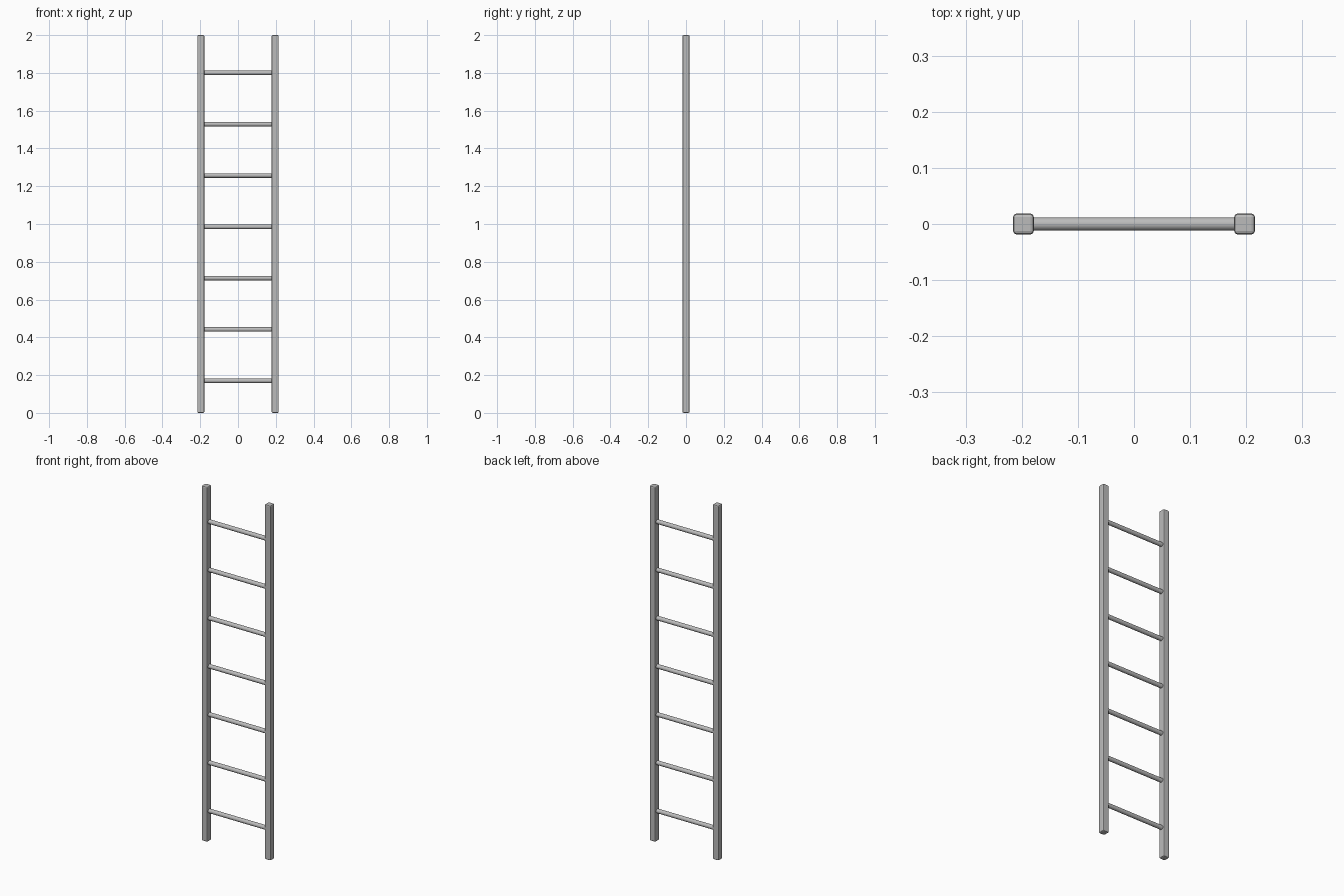
import bpy
from math import radians, pi

cube = bpy.data.objects.get("Cube")
if cube:
    bpy.data.objects.remove(cube, do_unlink=True)

HEIGHT = 2.0
RAIL_X = 0.197
RAIL_WIDTH = 0.037
RUNG_RADIUS = 0.012
RUNG_COUNT = 7
RUNG_LOW, RUNG_HIGH = 0.17, 1.80

metal = bpy.data.materials.new("grey metal")
metal.use_nodes = True
grey = (0.5, 0.5, 0.5, 1)
metal.diffuse_color = grey
metal.node_tree.nodes["Principled BSDF"].inputs["Base Color"].default_value = grey


def finish(name):
    obj = bpy.context.object
    obj.name = name
    obj.data.materials.append(metal)
    return obj


# Upright rails with chamfered edges
for side, x in (("left", RAIL_X), ("right", -RAIL_X)):
    bpy.ops.mesh.primitive_cube_add(size=1, location=(x, 0, HEIGHT / 2))
    rail = finish(side + "_rail")
    rail.scale = (RAIL_WIDTH, RAIL_WIDTH, HEIGHT)
    bpy.ops.object.transform_apply(location=False, rotation=False, scale=True)
    bevel = rail.modifiers.new("chamfer", "BEVEL")
    bevel.width = 0.006
    bevel.segments = 2

# Round rungs, with their ends set into the rails
step = (RUNG_HIGH - RUNG_LOW) / (RUNG_COUNT - 1)
for i in range(RUNG_COUNT):
    bpy.ops.mesh.primitive_cylinder_add(
        vertices=16, radius=RUNG_RADIUS, depth=2 * RAIL_X,
        location=(0, 0, RUNG_LOW + i * step), rotation=(0, pi / 2, 0))
    finish("rung_%d" % (i + 1))
    bpy.ops.object.shade_smooth_by_angle(angle=radians(40))
